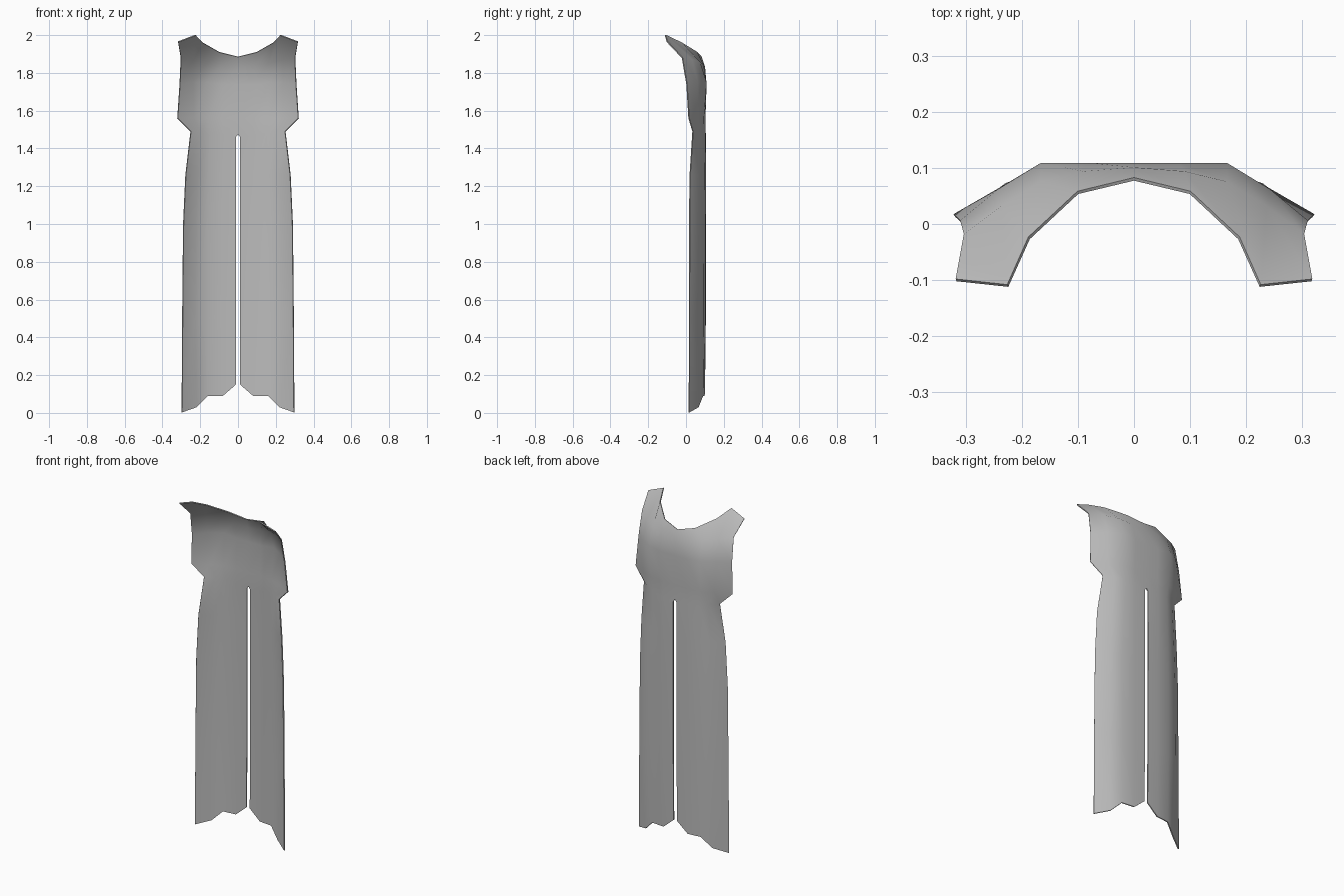
import bpy, bmesh

if "Cube" in bpy.data.objects:
    bpy.data.objects.remove(bpy.data.objects["Cube"])

# one flat cloth colour
cloth = bpy.data.materials.new("grey cloth")
cloth.diffuse_color = (0.5, 0.5, 0.5, 1)
cloth.use_nodes = True
cloth.node_tree.nodes["Principled BSDF"].inputs["Base Color"].default_value = cloth.diffuse_color

# half of the cape: rows from hem to collar, each from centre to outer edge (x, y, z)
rows = [
    [(.011, .098, .15), (.08, .096, .09), (.16, .088, .09), (.22, .064, .03), (.297, .017, .003)],
    [(.011, .102, .50), (.08, .100, .50), (.16, .092, .50), (.228, .070, .50), (.294, .017, .50)],
    [(.011, .103, 1.0), (.08, .101, 1.0), (.16, .093, 1.0), (.225, .070, 1.0), (.289, .018, 1.0)],
    [(.011, .103, 1.26), (.08, .102, 1.26), (.155, .094, 1.26), (.215, .071, 1.26), (.277, .021, 1.26)],
    [(.011, .102, 1.46), (.08, .101, 1.47), (.15, .093, 1.48), (.20, .073, 1.485), (.25, .036, 1.49)],
    [(0, .100, 1.56), (.08, .099, 1.56), (.16, .092, 1.56), (.235, .064, 1.56), (.32, .015, 1.56)],
    [(0, .106, 1.74), (.08, .106, 1.74), (.165, .106, 1.75), (.24, .060, 1.75), (.308, .004, 1.74)],
    [(0, .098, 1.83), (.09, .091, 1.84), (.165, .073, 1.855), (.235, .030, 1.87), (.302, -.020, 1.88)],
    [(0, .080, 1.885), (.10, .056, 1.91), (.187, -.025, 1.96), (.225, -.11, 2.0), (.317, -.10, 1.965)],
]


def add_half(bm, sx):
    grid = [[bm.verts.new((sx * x, y, z)) for x, y, z in row] for row in rows]
    for lower, upper in zip(grid, grid[1:]):
        for i in range(len(lower) - 1):
            face = [lower[i], upper[i], upper[i + 1], lower[i + 1]]
            bm.faces.new(face if sx > 0 else face[::-1])
    # closed point above the slit
    tip = bm.verts.new((0, .101, 1.475))
    face = [grid[4][0], tip, grid[5][0]]
    bm.faces.new(face if sx > 0 else face[::-1])


bm = bmesh.new()
for side in (1, -1):
    add_half(bm, side)
bmesh.ops.remove_doubles(bm, verts=bm.verts, dist=.0005)
bmesh.ops.recalc_face_normals(bm, faces=bm.faces)
bm.faces.ensure_lookup_table()
if sum(f.normal.y for f in bm.faces) < 0:
    bmesh.ops.reverse_faces(bm, faces=bm.faces)
mesh = bpy.data.meshes.new("cape")
bm.to_mesh(mesh)
bm.free()
cape = bpy.data.objects.new("cape", mesh)
bpy.context.collection.objects.link(cape)
mesh.materials.append(cloth)

# thin cloth with smooth folds and crisp rims
solid = cape.modifiers.new("thickness", "SOLIDIFY")
solid.thickness = .006
solid.offset = 0
bpy.context.view_layer.objects.active = cape
cape.select_set(True)
bpy.ops.object.modifier_apply(modifier="thickness")
bpy.ops.object.shade_smooth_by_angle(angle=1.0)
